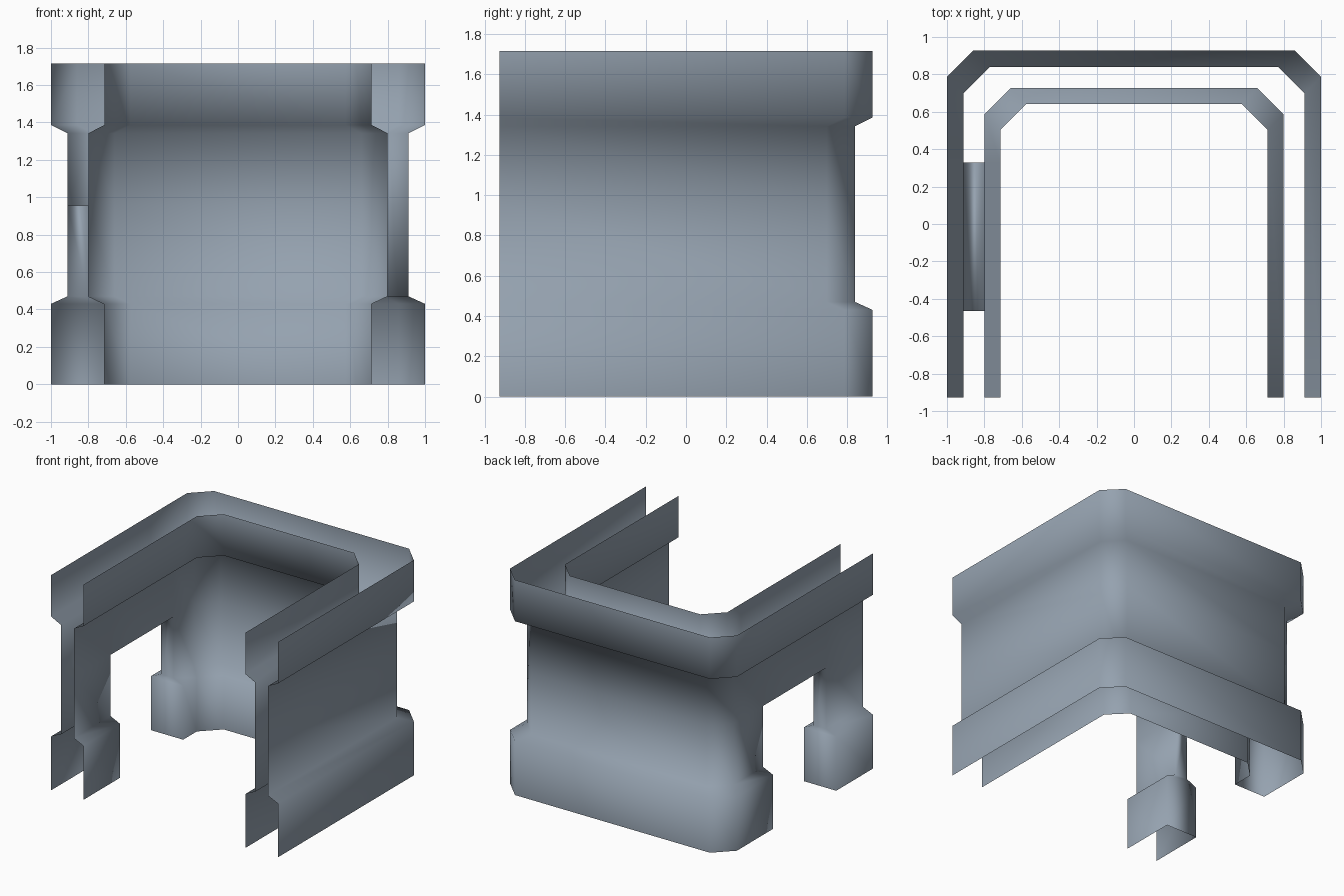
import bpy, bmesh, math

if "Cube" in bpy.data.objects:
    bpy.data.objects.remove(bpy.data.objects["Cube"])

FRONT = -0.927
DOOR = (-0.465, 0.33)          # door span along y in the left wall
# heights and half-widths of the outer and inner skins
Z = [0, 0.43, 0.47, 0.957, 1.342, 1.386, 1.716]
OUTER = [1.0, 1.0, 0.912, 0.912, 0.912, 1.0, 1.0]
INNER = [0.715, 0.715, 0.80, 0.80, 0.80, 0.715, 0.715]
DOOR_ROW = 3                   # the door reaches up to this height row

mat = bpy.data.materials.new("blue_grey")
mat.diffuse_color = (0.30, 0.36, 0.43, 1)
mat.use_nodes = True
mat.node_tree.nodes["Principled BSDF"].inputs["Base Color"].default_value = mat.diffuse_color


def plan(w):
    """U-shaped plan with chamfered back corners, left front to right front."""
    return [(-w, FRONT), (-w, DOOR[0]), (-w, DOOR[1]),
            (-w, w - 0.213), (-w + 0.14, w - 0.073),
            (w - 0.14, w - 0.073), (w, w - 0.213), (w, FRONT)]


bm = bmesh.new()


def skin(widths, flip):
    """One wall skin swept round the plan, leaving the door open."""
    g = [[bm.verts.new((x, y, z)) for x, y in plan(w)] for w, z in zip(widths, Z)]
    for j in range(len(Z) - 1):
        for i in range(7):
            if i == 1 and j < DOOR_ROW:
                continue
            q = [g[j][i], g[j + 1][i], g[j + 1][i + 1], g[j][i + 1]]
            bm.faces.new(q[::-1] if flip else q)
    return g


out = skin(OUTER, False)
inn = skin(INNER, True)

# door jambs and lintel joining the two skins
for j in range(DOOR_ROW):
    for i in (1, 2):
        q = [out[j][i], inn[j][i], inn[j + 1][i], out[j + 1][i]]
        bm.faces.new(q if i == 2 else q[::-1])
k = DOOR_ROW
bm.faces.new([out[k][1], out[k][2], inn[k][2], inn[k][1]])

# smooth round the corners and the lower door posts, sharp elsewhere
for f in bm.faces:
    f.smooth = True
for e in bm.edges:
    a, b = e.verts
    low_post = max(a.co.z, b.co.z) < 0.44 and abs(a.co.z - b.co.z) > 0.1
    if len(e.link_faces) == 2 and not low_post:
        e.smooth = e.calc_face_angle() < math.radians(50)

me = bpy.data.meshes.new("double_wall")
bm.to_mesh(me)
bm.free()
me.materials.append(mat)
bpy.context.collection.objects.link(bpy.data.objects.new("double_wall", me))
